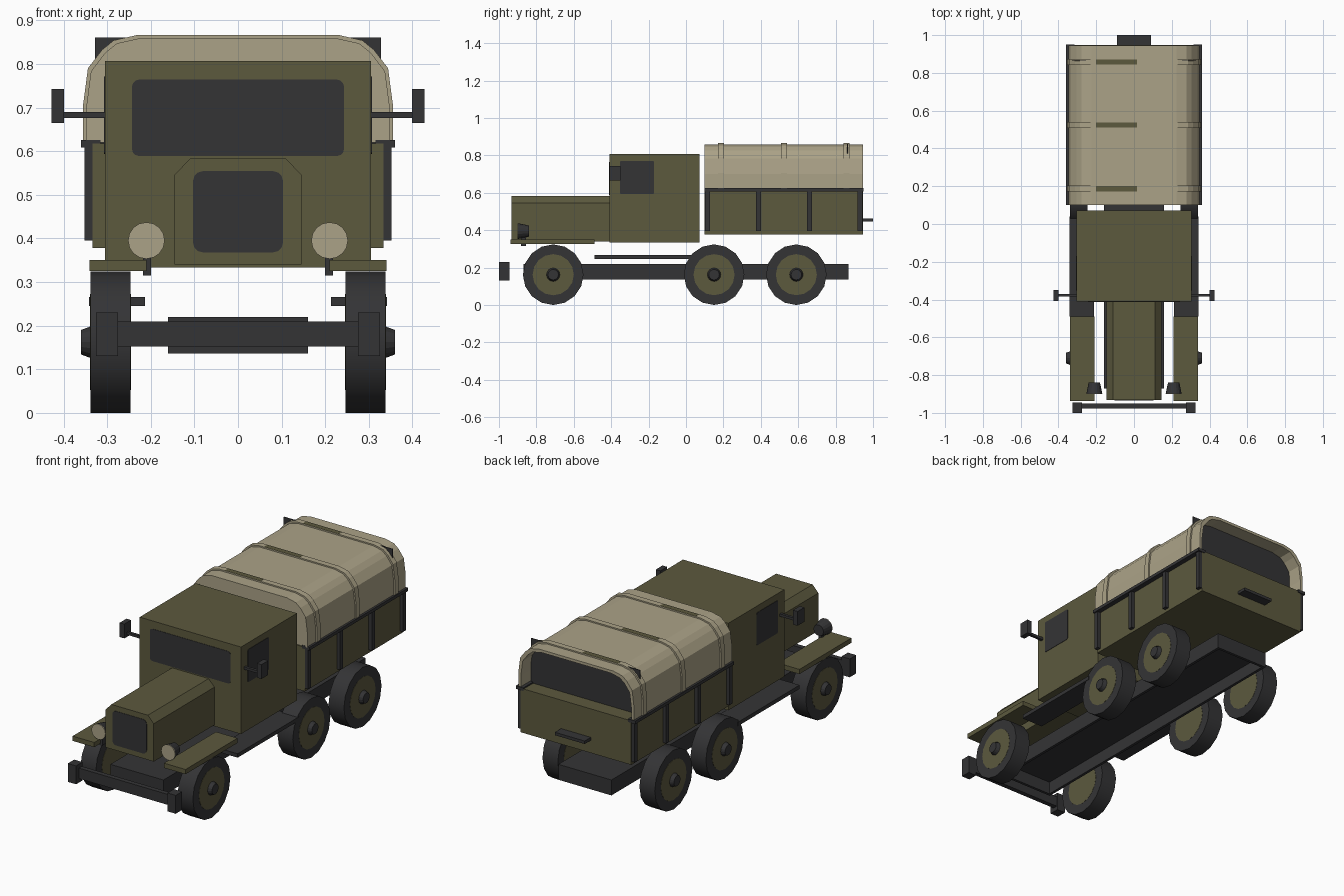
import bpy, bmesh, math
from mathutils import Matrix

if "Cube" in bpy.data.objects:
    bpy.data.objects.remove(bpy.data.objects["Cube"])


def material(name, rgb):
    m = bpy.data.materials.new(name)
    m.diffuse_color = (*rgb, 1)
    m.use_nodes = True
    m.node_tree.nodes["Principled BSDF"].inputs["Base Color"].default_value = m.diffuse_color
    return m


OLIVE = material("olive_paint", (0.107, 0.100, 0.048))
TAN = material("tan_canvas", (0.41, 0.365, 0.245))
DARK = material("dark_rubber_and_glass", (0.034, 0.034, 0.036))


def finish(name, bm, mat, smooth=False):
    bmesh.ops.recalc_face_normals(bm, faces=bm.faces)
    me = bpy.data.meshes.new(name)
    bm.to_mesh(me)
    bm.free()
    me.materials.append(mat)
    ob = bpy.data.objects.new(name, me)
    bpy.context.collection.objects.link(ob)
    if smooth:
        bpy.ops.object.select_all(action='DESELECT')
        ob.select_set(True)
        bpy.context.view_layer.objects.active = ob
        bpy.ops.object.shade_smooth_by_angle(angle=math.radians(35))
    return ob


def box(name, x, y, z, mat):
    bm = bmesh.new()
    bmesh.ops.create_cube(bm, size=1)
    for v in bm.verts:
        for i, (a, b) in enumerate((x, y, z)):
            v.co[i] = a if v.co[i] < 0 else b
    return finish(name, bm, mat)


def pair(name, x, y, z, mat):
    box(name + "_right", x, y, z, mat)
    box(name + "_left", (-x[1], -x[0]), y, z, mat)


def cone(name, r1, r2, start, end, axis, mat, n=16, smooth=False):
    """Cone or cylinder from start to end along the x or y axis."""
    bm = bmesh.new()
    length = math.dist(start, end)
    rot = Matrix.Rotation(math.pi / 2, 4, 'Y' if axis == 'x' else 'X')
    if (axis == 'x' and end[0] < start[0]) or (axis == 'y' and end[1] > start[1]):
        rot = rot @ Matrix.Rotation(math.pi, 4, 'X')
    mid = [(a + b) / 2 for a, b in zip(start, end)]
    bmesh.ops.create_cone(bm, cap_ends=True, segments=n, radius1=r1, radius2=r2,
                          depth=length, matrix=Matrix.Translation(mid) @ rot)
    return finish(name, bm, mat, smooth)


def prism(name, pts, y, mat):
    """Extrude an x-z profile along y."""
    bm = bmesh.new()
    f = bm.faces.new([bm.verts.new((px, y[0], pz)) for px, pz in pts])
    ext = bmesh.ops.extrude_face_region(bm, geom=[f])
    for v in ext['geom']:
        if isinstance(v, bmesh.types.BMVert):
            v.co.y = y[1]
    return finish(name, bm, mat)


def rounded(x, z, r):
    """Rounded rectangle profile."""
    pts = []
    corners = ((x[1] - r, z[1] - r), (x[0] + r, z[1] - r), (x[0] + r, z[0] + r), (x[1] - r, z[0] + r))
    for q, (cx, cz) in enumerate(corners):
        for k in range(4):
            a = math.radians(90 * q + 30 * k)
            pts.append((cx + r * math.cos(a), cz + r * math.sin(a)))
    return pts


# Chassis as a tray open below, bumper, running boards and mudguards
box("chassis_plate", (-0.16, 0.16), (-0.87, 0.87), (0.205, 0.22), DARK)
pair("chassis_rail", (0.145, 0.16), (-0.87, 0.87), (0.136, 0.21), DARK)
box("chassis_front_end", (-0.15, 0.15), (-0.87, -0.855), (0.136, 0.21), DARK)
box("chassis_rear_end", (-0.15, 0.15), (0.855, 0.87), (0.136, 0.21), DARK)
box("bumper_bar", (-0.28, 0.28), (-0.976, -0.95), (0.152, 0.209), DARK)
pair("bumper_end", (0.275, 0.325), (-1.0, -0.945), (0.13, 0.23), DARK)
pair("running_board", (0.213, 0.341), (-0.49, 0.04), (0.245, 0.266), DARK)
pair("mudguard", (0.21, 0.34), (-0.937, -0.49), (0.325, 0.351), OLIVE)

# Wheels
for s, side in ((1, "right"), (-1, "left")):
    for y, place in ((-0.71, "front"), (0.15, "middle"), (0.59, "rear")):
        tag = place + "_" + side
        p = lambda x: (s * x, y, 0.162)
        cone("tyre_" + tag, 0.162, 0.162, p(0.246), p(0.338), 'x', DARK, 16, True)
        cone("wheel_disc_" + tag, 0.11, 0.11, p(0.245), p(0.339), 'x', OLIVE)
        cone("hub_cap_" + tag, 0.037, 0.028, p(0.336), p(0.36), 'x', DARK)

# Bonnet with chamfered top, and grille
prism("bonnet", [(-0.145, 0.34), (0.145, 0.34), (0.145, 0.546), (0.11, 0.583),
                 (-0.11, 0.583), (-0.145, 0.546)], (-0.932, -0.40), OLIVE)
prism("grille", rounded((-0.103, 0.103), (0.368, 0.554), 0.022), (-0.934, -0.93), DARK)

# Cab, windows and mirrors
box("cab", (-0.305, 0.305), (-0.41, 0.072), (0.333, 0.807), OLIVE)
prism("windscreen", rounded((-0.243, 0.243), (0.589, 0.764), 0.016), (-0.412, -0.407), DARK)
for s, side in ((1, "right"), (-1, "left")):
    w = prism("side_window_" + side, rounded((-0.353, -0.17), (0.593, 0.771), 0.008),
              (-0.002, 0.002), DARK)
    w.data.transform(Matrix.Translation((s * 0.305, 0, 0)) @ Matrix.Rotation(math.pi / 2, 4, 'Z'))
pair("mirror_arm", (0.30, 0.405), (-0.385, -0.37), (0.676, 0.69), DARK)
pair("mirror", (0.399, 0.427), (-0.408, -0.35), (0.665, 0.743), DARK)

# Headlights on posts
for s, side in ((1, "right"), (-1, "left")):
    p = lambda y: (s * 0.21, y, 0.395)
    cone("headlight_" + side, 0.042, 0.030, p(-0.897), p(-0.84), 'y', DARK)
    cone("headlight_lens_" + side, 0.042, 0.042, p(-0.901), p(-0.897), 'y', TAN)
pair("headlight_post", (0.20, 0.218), (-0.882, -0.855), (0.315, 0.37), DARK)

# Cargo bed, stakes, rails and tailgate step
box("cargo_bed", (-0.333, 0.333), (0.10, 0.947), (0.378, 0.618), OLIVE)
for i, y in enumerate((0.114, 0.388, 0.661, 0.931)):
    pair("stake_%d" % (i + 1), (0.33, 0.352), (y - 0.013, y + 0.013), (0.395, 0.618), DARK)
pair("bed_rail", (0.315, 0.36), (0.10, 0.95), (0.608, 0.625), DARK)
box("tailgate_step", (-0.09, 0.09), (0.94, 1.0), (0.447, 0.463), DARK)

# Canvas cover: arch shell, front wall, raised bands and the dark rear curtain
HALF = [(0.348, 0.62), (0.348, 0.70), (0.337, 0.783), (0.305, 0.825), (0.278, 0.847), (0.225, 0.859)]


def arch(d):
    half = [(x + d, z + (d if i else 0)) for i, (x, z) in enumerate(HALF)]
    return half + [(-x, z) for x, z in reversed(half)]


def arch_shell(name, outer, inner, y, mat):
    prism(name, arch(outer) + arch(inner)[::-1], y, mat)


arch_shell("canvas_cover", 0, -0.015, (0.10, 0.945), TAN)
prism("canvas_front", arch(-0.005), (0.103, 0.115), TAN)
for i, y in enumerate((0.187, 0.524, 0.858)):
    arch_shell("canvas_band_%d" % (i + 1), 0.007, -0.006, (y - 0.016, y + 0.016), TAN)
    # olive bow showing through on the top of the band
    box("bow_patch_%d" % (i + 1), (-0.20, 0.015), (y - 0.014, y + 0.014), (0.862, 0.8668), OLIVE)
box("rear_curtain", (-0.328, 0.328), (0.862, 0.865), (0.61, 0.861), DARK)
